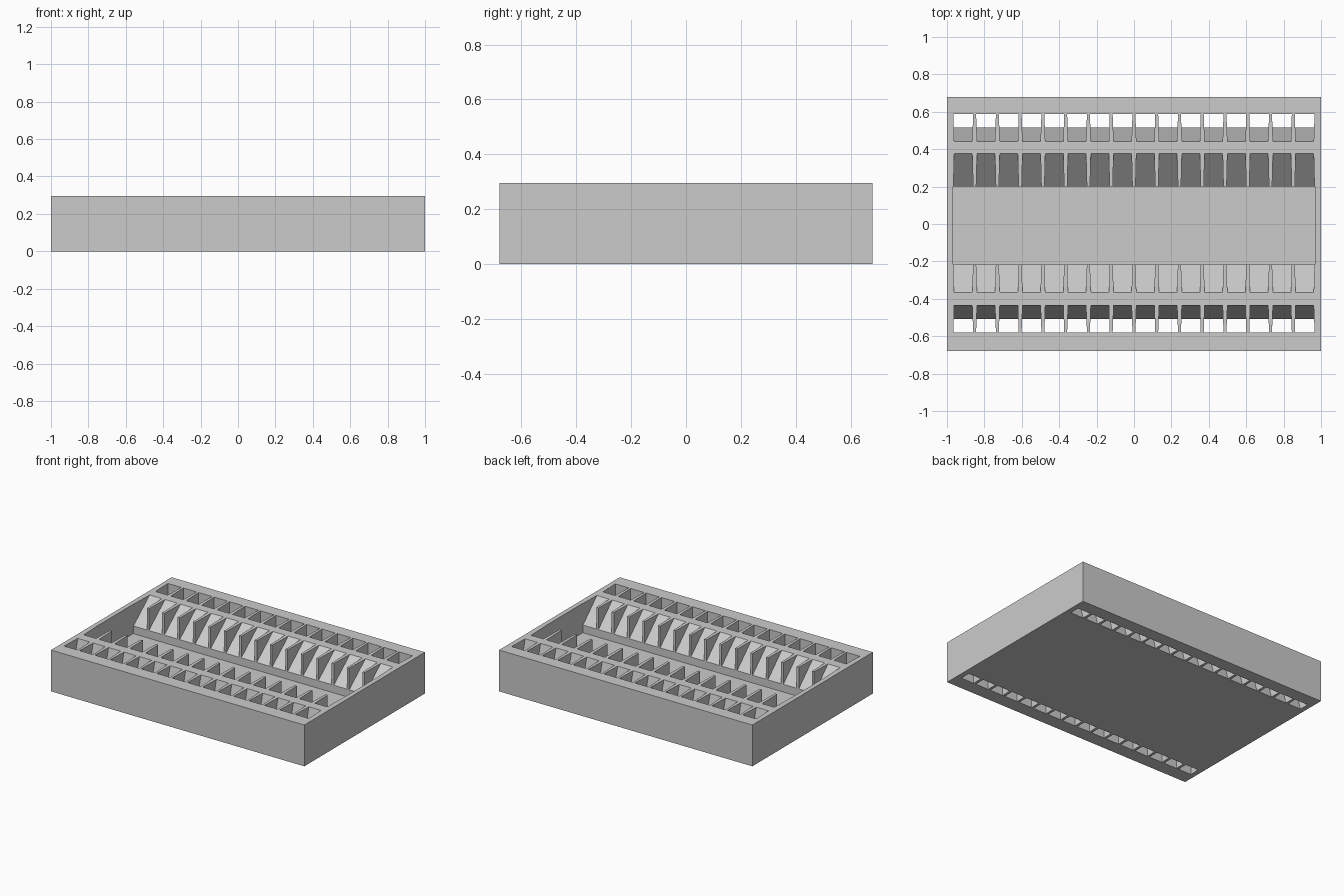
import bpy
import bmesh

if "Cube" in bpy.data.objects:
    bpy.data.objects.remove(bpy.data.objects["Cube"], do_unlink=True)

TOP = 0.295       # tray height
STEP = 0.14       # ledge where the inner slots meet the trough
FLOOR = 0.085     # trough floor
OVER = 0.02       # cutter overshoot
SLOTS = 16
FIRST, PITCH = -0.913, 0.1217

grey = bpy.data.materials.new("light grey")
grey.use_nodes = True
grey.diffuse_color = (0.6, 0.6, 0.6, 1)
grey.node_tree.nodes["Principled BSDF"].inputs["Base Color"].default_value = (0.6, 0.6, 0.6, 1)


def finish(bm, name):
    bmesh.ops.recalc_face_normals(bm, faces=bm.faces)
    mesh = bpy.data.meshes.new(name)
    bm.to_mesh(mesh)
    bm.free()
    mesh.materials.append(grey)
    obj = bpy.data.objects.new(name, mesh)
    bpy.context.collection.objects.link(obj)
    return obj


def box(name, x, y0, y1, z0, z1):
    bm = bmesh.new()
    bmesh.ops.create_cube(bm, size=1)
    for v in bm.verts:
        v.co = (x * 2 * v.co.x, y1 if v.co.y > 0 else y0, z1 if v.co.z > 0 else z0)
    return finish(bm, name)


def add_slot(bm, cx, profile):
    """Prism across x, slightly narrower where its slope meets the rim."""
    start = profile[0][0]
    span = max(abs(y - start) for y, z in profile)
    rings = []
    for side in (-1, 1):
        ring = []
        for y, z in profile:
            half = 0.048 + 0.005 * abs(y - start) / span
            ring.append(bm.verts.new((cx + side * half, y, z)))
        rings.append(ring)
        bm.faces.new(ring)
    n = len(profile)
    for i in range(n):
        j = (i + 1) % n
        bm.faces.new((rings[0][i], rings[0][j], rings[1][j], rings[1][i]))


def outer(rim, foot, wall, s):
    return [(s * y, z) for y, z in (
        (rim, TOP), (rim, TOP + OVER), (wall, TOP + OVER),
        (wall, -OVER), (foot, -OVER), (foot, 0))]


def inner(rim, foot, s):
    return [(s * y, z) for y, z in (
        (rim, TOP), (rim, TOP + OVER), (foot - OVER, TOP + OVER),
        (foot - OVER, STEP), (foot, STEP))]


# Tray block and cutters
tray = box("slotted_tray", 1, -0.68, 0.68, 0, TOP)
trough = box("trough_cutter", 0.967, -0.217, 0.2, FLOOR, TOP + OVER)
bm = bmesh.new()
for i in range(SLOTS):
    x = FIRST + i * PITCH
    add_slot(bm, x, outer(0.442, 0.517, 0.589, 1))
    add_slot(bm, x, inner(0.376, 0.2, 1))
    add_slot(bm, x, inner(0.367, 0.217, -1))
    add_slot(bm, x, outer(0.435, 0.507, 0.581, -1))
slots = finish(bm, "slot_cutter")

# Carve the trough and the four slot rows
for cutter in (trough, slots):
    mod = tray.modifiers.new(cutter.name, "BOOLEAN")
    mod.operation = "DIFFERENCE"
    mod.solver = "EXACT"
    mod.object = cutter

# Bake the cuts, then drop the cutters
bpy.context.view_layer.update()
graph = bpy.context.evaluated_depsgraph_get()
carved = bpy.data.meshes.new_from_object(tray.evaluated_get(graph))
tray.modifiers.clear()
tray.data = carved
tray.data.materials.clear()
tray.data.materials.append(grey)
for cutter in (trough, slots):
    bpy.data.objects.remove(cutter, do_unlink=True)
